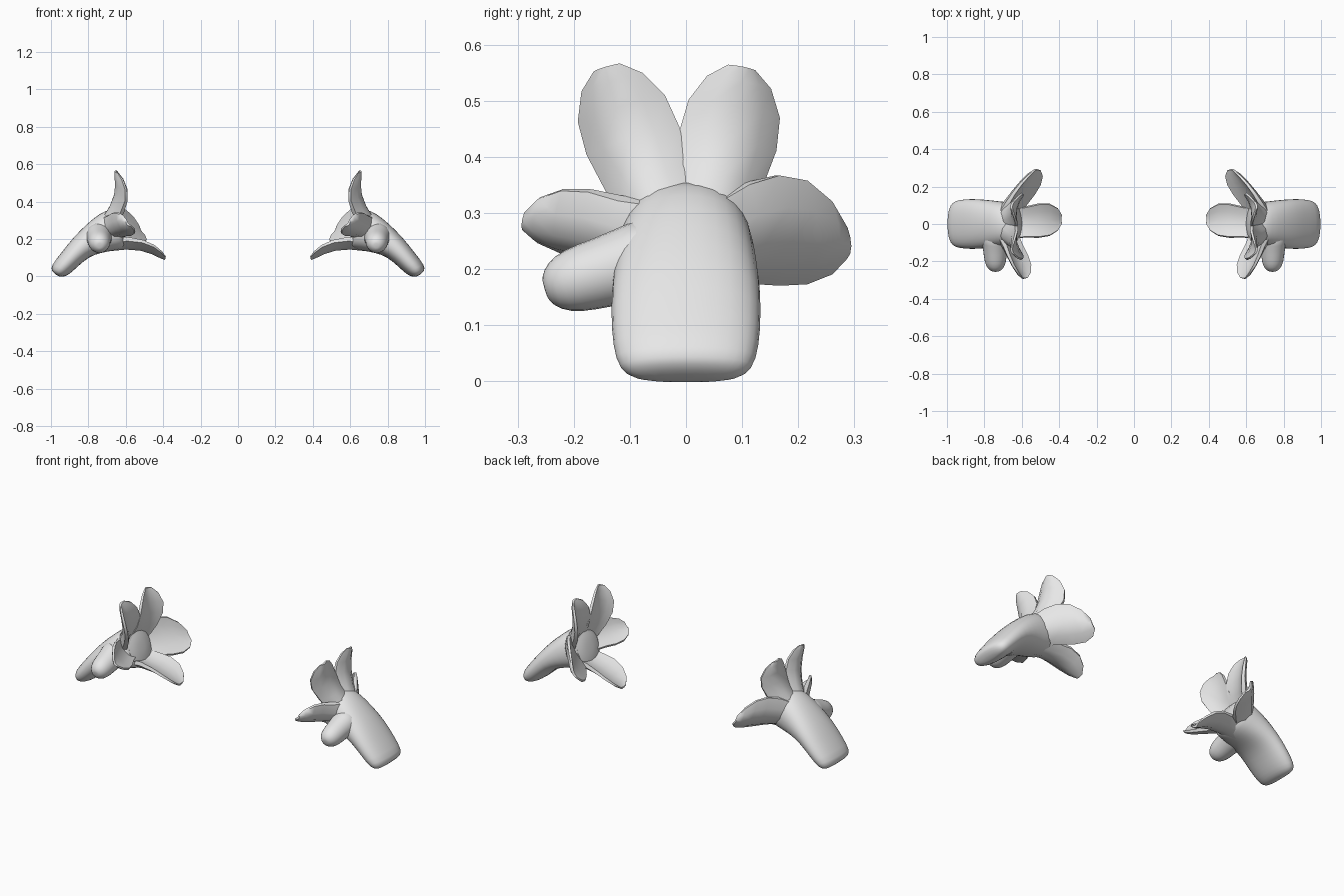
import bpy, bmesh, math
from mathutils import Vector as V

if "Cube" in bpy.data.objects:
    bpy.data.objects.remove(bpy.data.objects["Cube"])

grey = bpy.data.materials.new("light_grey")
grey.diffuse_color = (0.8, 0.8, 0.8, 1)
grey.use_nodes = True
grey.node_tree.nodes["Principled BSDF"].inputs["Base Color"].default_value = grey.diffuse_color


def loft(name, rings, angle=50, subdivide=False):
    """Skin closed rings, cap both ends, mirror to the other side."""
    bm = bmesh.new()
    rows = [[bm.verts.new(p) for p in r] for r in rings]
    n = len(rows[0])
    for a, b in zip(rows, rows[1:]):
        for i in range(n):
            j = (i + 1) % n
            bm.faces.new((a[i], a[j], b[j], b[i]))
    for r in (rows[0], rows[-1]):
        c = bm.verts.new(sum((v.co for v in r), V()) / n)
        for i in range(n):
            bm.faces.new((r[i], r[(i + 1) % n], c))
    bmesh.ops.recalc_face_normals(bm, faces=bm.faces)
    me = bpy.data.meshes.new(name)
    bm.to_mesh(me)
    bm.free()
    me.materials.append(grey)
    ob = bpy.data.objects.new(name, me)
    bpy.context.collection.objects.link(ob)
    bpy.ops.object.select_all(action='DESELECT')
    ob.select_set(True)
    bpy.context.view_layer.objects.active = ob
    bpy.ops.object.shade_smooth_by_angle(angle=math.radians(angle))
    if subdivide:
        ob.modifiers.new("smooth", 'SUBSURF').levels = 1
        ob.modifiers["smooth"].render_levels = 1
    ob.modifiers.new("mirror", 'MIRROR').use_mirror_merge = False
    return ob


def oval(center, a, b, n=16, power=2.3):
    """Rounded ring spanned by half-axes a and b."""
    pts = []
    for i in range(n):
        t = 2 * math.pi * i / n
        c, s = math.cos(t), math.sin(t)
        pts.append(center + a * math.copysign(abs(c) ** (2 / power), c)
                   + b * math.copysign(abs(s) ** (2 / power), s))
    return pts


# Flattened sleeve: upper x, z, lower x, z, half width
sections = [
    (0.975, 0.010, 0.948, -0.003, 0.080),
    (0.997, 0.030, 0.922, 0.000, 0.112),
    (1.002, 0.056, 0.893, 0.018, 0.128),
    (0.950, 0.122, 0.850, 0.058, 0.136),
    (0.880, 0.212, 0.795, 0.105, 0.136),
    (0.808, 0.283, 0.730, 0.126, 0.130),
    (0.740, 0.340, 0.670, 0.135, 0.122),
    (0.685, 0.362, 0.610, 0.147, 0.116),
    (0.660, 0.350, 0.600, 0.165, 0.100),
    (0.652, 0.315, 0.615, 0.200, 0.060),
]
rings = []
for ux, uz, lx, lz, w in sections:
    up, low = V((ux, 0, uz)), V((lx, 0, lz))
    rings.append(oval((up + low) / 2, (up - low) / 2, V((0, w, 0))))
loft("sleeve", rings, 80, True)

# Stubby thumb on the front side
start, end = V((0.745, -0.05, 0.222)), V((0.740, -0.252, 0.165))
d = (end - start).normalized()
side = V((1, 0, 0))
up = d.cross(side).normalized()
loft("thumb", [oval(start.lerp(end, t), side * r, up * r, 12, 2)
               for t, r in ((0, .082), (.25, .072), (.5, .065), (.75, .061),
                            (.92, .046), (1, .022))], 80, True)


def petal(name, path, across, half, base=.75):
    """Cupped leaf shape along a three-point bend."""
    p0, p1, p2 = map(V, path)
    ctrl = p1 * 2 - (p0 + p2) / 2
    across = V(across).normalized()
    inward = across.cross(p2 - p0).normalized()
    if inward.dot(V((0.45, 0, 0.35)) - p1) < 0:
        inward.negate()
    rings = []
    for t, w, thick in ((0, base, .044), (.25, .9, .036), (.5, 1, .028),
                        (.72, .94, .023), (.9, .66, .018), (1, .28, .009)):
        c = p0 * (1 - t) ** 2 + ctrl * 2 * t * (1 - t) + p2 * t * t
        us = (-1, -.55, 0, .55, 1)
        outer = [c + across * (u * half * w)
                 + inward * (.024 * u * u * w - thick * (1 - .7 * u * u)) for u in us]
        inner = [c + across * (u * half * w * .93)
                 + inward * (.020 * u * u * w + thick * .4) for u in reversed(us)]
        rings.append(outer + inner)
    loft(name, rings)


# Five petals around the mouth
petal("top_back_petal", ((.690, .042, .300), (.636, .078, .43), (.652, .100, .56)),
      (-.2, 1, -.2), .090, .85)
petal("top_front_petal", ((.690, -.045, .300), (.636, -.098, .43), (.652, -.142, .56)),
      (.2, 1, .3), .088, .85)
petal("back_petal", ((.680, .065, .245), (.605, .175, .262), (.520, .290, .245)),
      (.5, 0, .85), .114)
petal("front_petal", ((.685, -.07, .255), (.635, -.18, .268), (.588, -.290, .282)),
      (.65, 0, .75), .079, .9)
petal("bottom_petal", ((.670, 0, .178), (.515, .018, .165), (.388, .025, .097)),
      (0, 1, 0), .092, .9)

# Rounded pad inside the mouth
axis = V((-.93, 0, .36)).normalized()
tall = V((.36, 0, .93)).normalized()
loft("flower_center", [oval(V((.632, 0, .257)) + axis * h, tall * r, V((0, r * .95, 0)), 16, 2)
                       for h, r in ((-.03, .10), (.0, .098), (.008, .07), (.012, .03))], 60)
